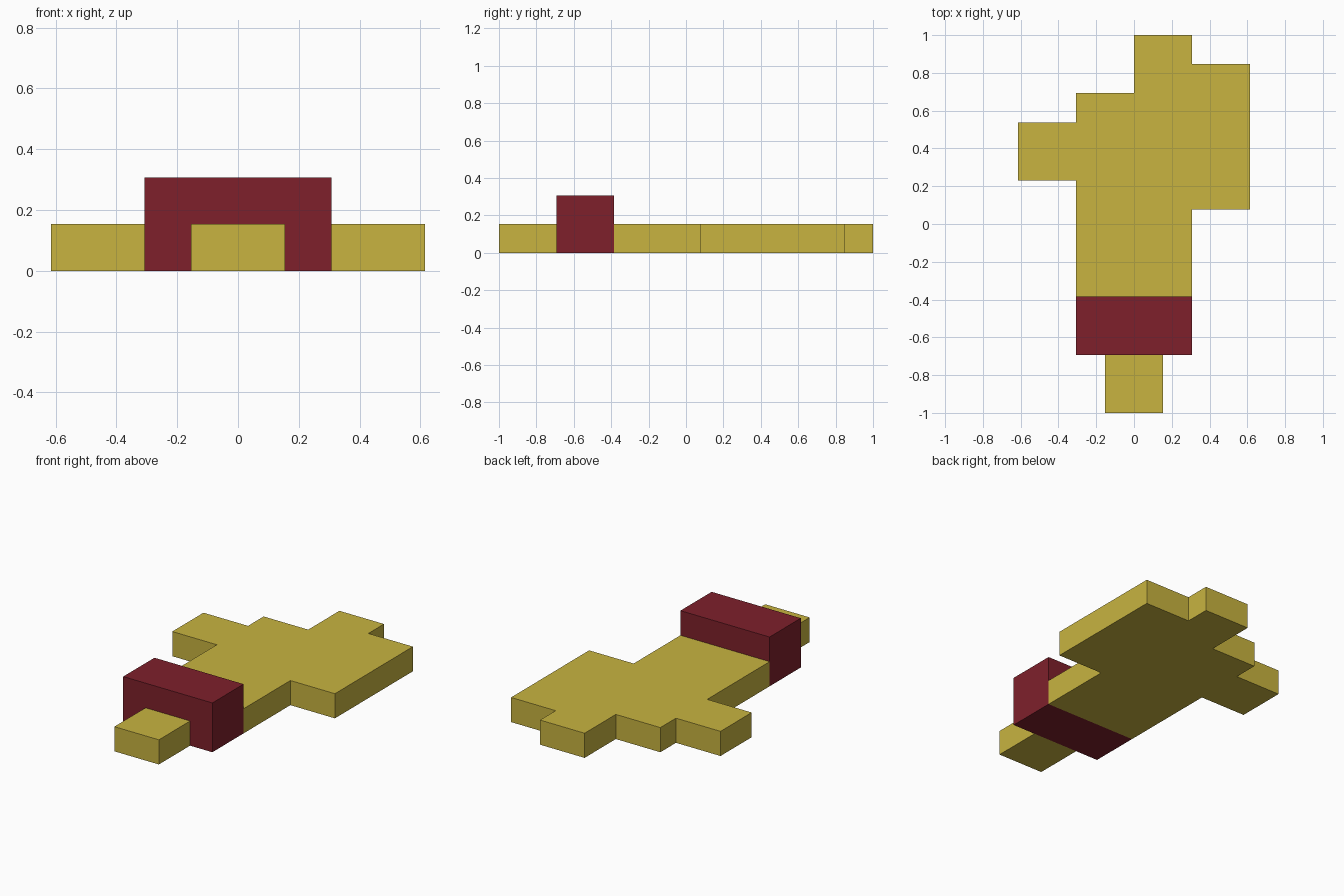
import bpy
import bmesh

if "Cube" in bpy.data.objects:
    bpy.data.objects.remove(bpy.data.objects["Cube"])

U = 2 / 13  # grid unit


def material(name, color):
    m = bpy.data.materials.new(name)
    m.diffuse_color = (*color, 1)
    m.use_nodes = True
    m.node_tree.nodes["Principled BSDF"].inputs["Base Color"].default_value = m.diffuse_color
    return m


def slab(name, outline, height, mat):
    """Extrude a counter-clockwise outline (grid units) up from the ground."""
    bm = bmesh.new()
    base = bm.faces.new([bm.verts.new((x * U, y * U, 0)) for x, y in outline])
    top = bmesh.ops.extrude_face_region(bm, geom=[base], use_keep_orig=True)["geom"]
    verts = [g for g in top if isinstance(g, bmesh.types.BMVert)]
    bmesh.ops.translate(bm, verts=verts, vec=(0, 0, height * U))
    bmesh.ops.recalc_face_normals(bm, faces=bm.faces)
    mesh = bpy.data.meshes.new(name)
    bm.to_mesh(mesh)
    bm.free()
    mesh.materials.append(mat)
    obj = bpy.data.objects.new(name, mesh)
    bpy.context.collection.objects.link(obj)
    return obj


def rect(x0, x1, y0, y1):
    return [(x0, y0), (x1, y0), (x1, y1), (x0, y1)]


gold = material("mustard_yellow", (0.578, 0.456, 0.051))
red = material("dark_red", (0.209, 0.0144, 0.024))

# Flat stepped body
slab("stepped_plate", [
    (-2, -2.5), (2, -2.5), (2, 0.5), (4, 0.5), (4, 5.5), (2, 5.5), (2, 6.5),
    (0, 6.5), (0, 4.5), (-2, 4.5), (-2, 3.5), (-4, 3.5), (-4, 1.5), (-2, 1.5),
], 1, gold)

# Raised band across the body
slab("raised_band", rect(-2, 2, -4.5, -2.5), 2, red)

# Short stub in front of the band
slab("front_stub", rect(-1, 1, -6.5, -4.5), 1, gold)
